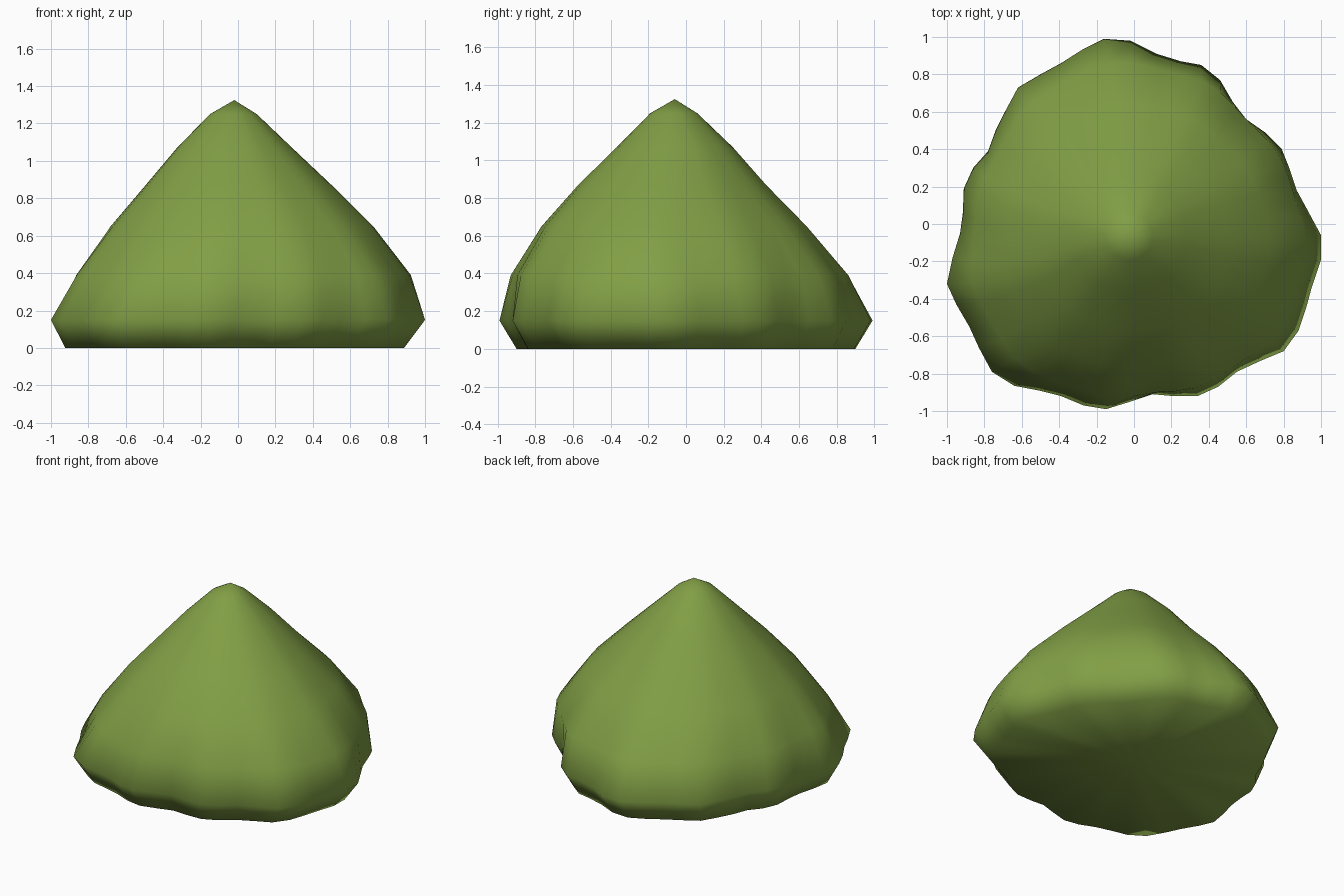
import bpy, bmesh, math
from mathutils import Vector

if "Cube" in bpy.data.objects:
    bpy.data.objects.remove(bpy.data.objects["Cube"])

# Irregular outline of the widest ring, counter-clockwise from +x
OUTLINE = [
    (1.0, -.06), (.93, .07), (.87, .18), (.83, .30), (.79, .40), (.70, .49), (.60, .56), (.53, .65),
    (.46, .77), (.36, .85), (.25, .87), (.12, .91), (-.02, .98), (-.16, .99),
    (-.28, .93), (-.39, .86), (-.50, .80), (-.62, .73), (-.69, .60), (-.74, .50),
    (-.78, .39), (-.86, .30), (-.91, .19), (-.915, .06), (-.93, -.05), (-.97, -.18),
    (-1.0, -.32), (-.95, -.43), (-.88, -.55), (-.83, -.66), (-.76, -.79), (-.64, -.865),
    (-.51, -.89), (-.39, -.92), (-.27, -.97), (-.15, -.99), (-.02, -.95), (.10, -.91),
    (.21, -.92), (.34, -.92), (.45, -.87), (.55, -.79), (.68, -.73), (.80, -.68),
    (.88, -.57), (.92, -.45), (.95, -.34), (1.0, -.19)]

# Height, radius, centre x, centre y, share of the outline's irregularity
RINGS = [
    (0.0, .91, -.02, 0, .9), (.15, 1.0, 0, 0, 1), (.39, .915, .02, -.035, .45),
    (.65, .72, .015, -.065, .25), (.87, .51, 0, -.075, .2),
    (1.07, .315, -.02, -.06, .15), (1.25, .128, -.025, -.065, .1)]

bm = bmesh.new()
loops = []
for z, r, cx, cy, wobble in RINGS:
    ring = []
    for p in OUTLINE:
        v = Vector(p)
        v = v.lerp(v.normalized() * .98, 1 - wobble) * r
        ring.append(bm.verts.new((v.x + cx, v.y + cy, z)))
    loops.append(ring)

n = len(OUTLINE)
for low, high in zip(loops, loops[1:]):
    for i in range(n):
        j = (i + 1) % n
        bm.faces.new((low[i], low[j], high[j], high[i]))

# Pointed crown and flat underside
tip = bm.verts.new((-.02, -.06, 1.325))
base = bm.verts.new((-.02, -.02, 0))
for i in range(n):
    j = (i + 1) % n
    bm.faces.new((loops[-1][i], loops[-1][j], tip))
    bm.faces.new((loops[0][j], loops[0][i], base))
for f in bm.faces:
    f.smooth = True
bmesh.ops.recalc_face_normals(bm, faces=bm.faces)

mesh = bpy.data.meshes.new("foliage_mound")
bm.to_mesh(mesh)
bm.free()
mound = bpy.data.objects.new("foliage_mound", mesh)
bpy.context.collection.objects.link(mound)

green = bpy.data.materials.new("leaf_green")
green.diffuse_color = (.22, .345, .06, 1)
green.use_nodes = True
green.node_tree.nodes["Principled BSDF"].inputs["Base Color"].default_value = green.diffuse_color
mesh.materials.append(green)
